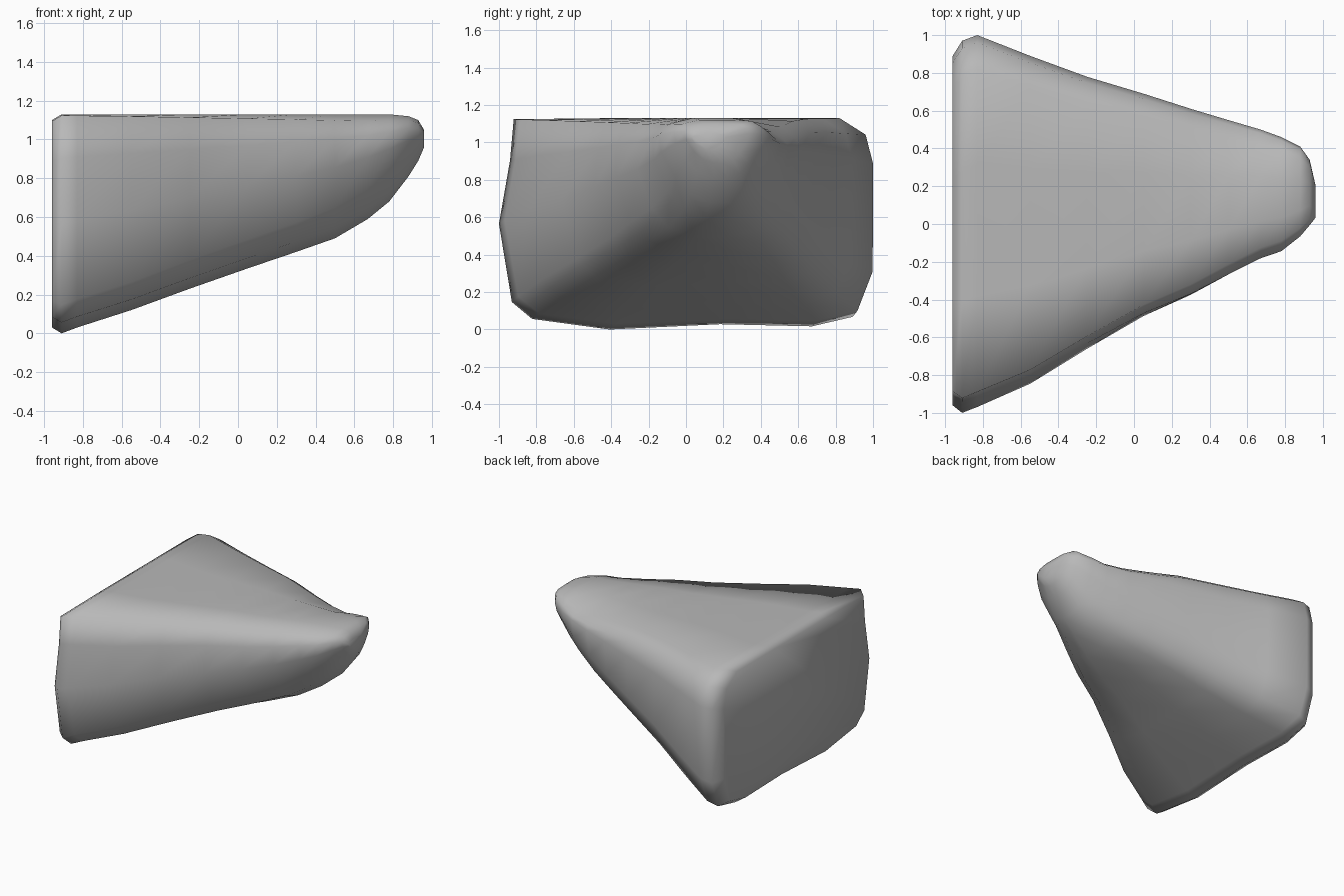
import bpy, bmesh

if "Cube" in bpy.data.objects:
    bpy.data.objects.remove(bpy.data.objects["Cube"])

# Cross-section outlines, (across, up) from 0 to 1: boxy at the wide end, U-shaped at the nose
WIDE = [(.04, .995), (.3, 1), (.65, 1), (.91, 1), (.98, .92), (1, .78), (1, .25),
        (.96, .06), (.85, .015), (.6, .025), (.3, 0), (.09, .05), (.035, .13), (0, .5), (.03, .8)]
NOSE = [(.1, .93), (.3, 1), (.65, 1), (.88, .98), (.97, .9), (1, .75), (.95, .5),
        (.85, .25), (.75, .08), (.6, 0), (.45, 0), (.28, .1), (.15, .3), (.03, .6), (.01, .8)]
REAR_RIM = (3, 4)  # outline points along the rear top edge

# Stations: x, y min, y max, z min, z max, blend towards the nose, dip of the rear rim
STATIONS = [
    (-.96, -.96, .89, .03, 1.10, 0, 0),
    (-.91, -1.0, .97, .00, 1.13, 0, 0),
    (-.83, -.97, 1.0, .03, 1.13, .02, 0),
    (-.55, -.85, .89, .12, 1.13, .08, 0),
    (-.25, -.67, .78, .23, 1.13, .2, 0),
    (.05, -.50, .69, .335, 1.13, .35, .01),
    (.30, -.39, .61, .42, 1.13, .5, .04),
    (.50, -.28, .55, .49, 1.13, .7, .06),
    (.67, -.19, .50, .59, 1.13, .9, .06),
    (.78, -.15, .46, .68, 1.13, 1, .03),
    (.88, -.07, .41, .81, 1.12, 1, 0),
    (.93, -.01, .34, .89, 1.10, 1, 0),
    (.96, .03, .21, .96, 1.05, 1, 0),
]


def ring(bm, x, y0, y1, z0, z1, t, dip):
    verts = []
    for i, ((ua, wa), (ub, wb)) in enumerate(zip(WIDE, NOSE)):
        u, w = ua + (ub - ua) * t, wa + (wb - wa) * t
        z = z0 + (z1 - z0) * w - (dip if i in REAR_RIM else 0)
        verts.append(bm.verts.new((x, y0 + (y1 - y0) * u, z)))
    return verts


# Wedge-shaped rock, lofted from the flat wide end to the rounded nose
bm = bmesh.new()
rings = [ring(bm, *s) for s in STATIONS]
n = len(WIDE)
for a, b in zip(rings, rings[1:]):
    for i in range(n):
        j = (i + 1) % n
        bm.faces.new((a[i], a[j], b[j], b[i]))
bm.faces.new(rings[0])
bm.faces.new(rings[-1])
bmesh.ops.recalc_face_normals(bm, faces=bm.faces)
for f in bm.faces:
    f.smooth = True

mesh = bpy.data.meshes.new("rock_wedge")
bm.to_mesh(mesh)
bm.free()
rock = bpy.data.objects.new("rock_wedge", mesh)
bpy.context.collection.objects.link(rock)

# Dark grey stone
stone = bpy.data.materials.new("stone")
stone.diffuse_color = (.48, .48, .48, 1)
stone.use_nodes = True
stone.node_tree.nodes["Principled BSDF"].inputs["Base Color"].default_value = stone.diffuse_color
mesh.materials.append(stone)
